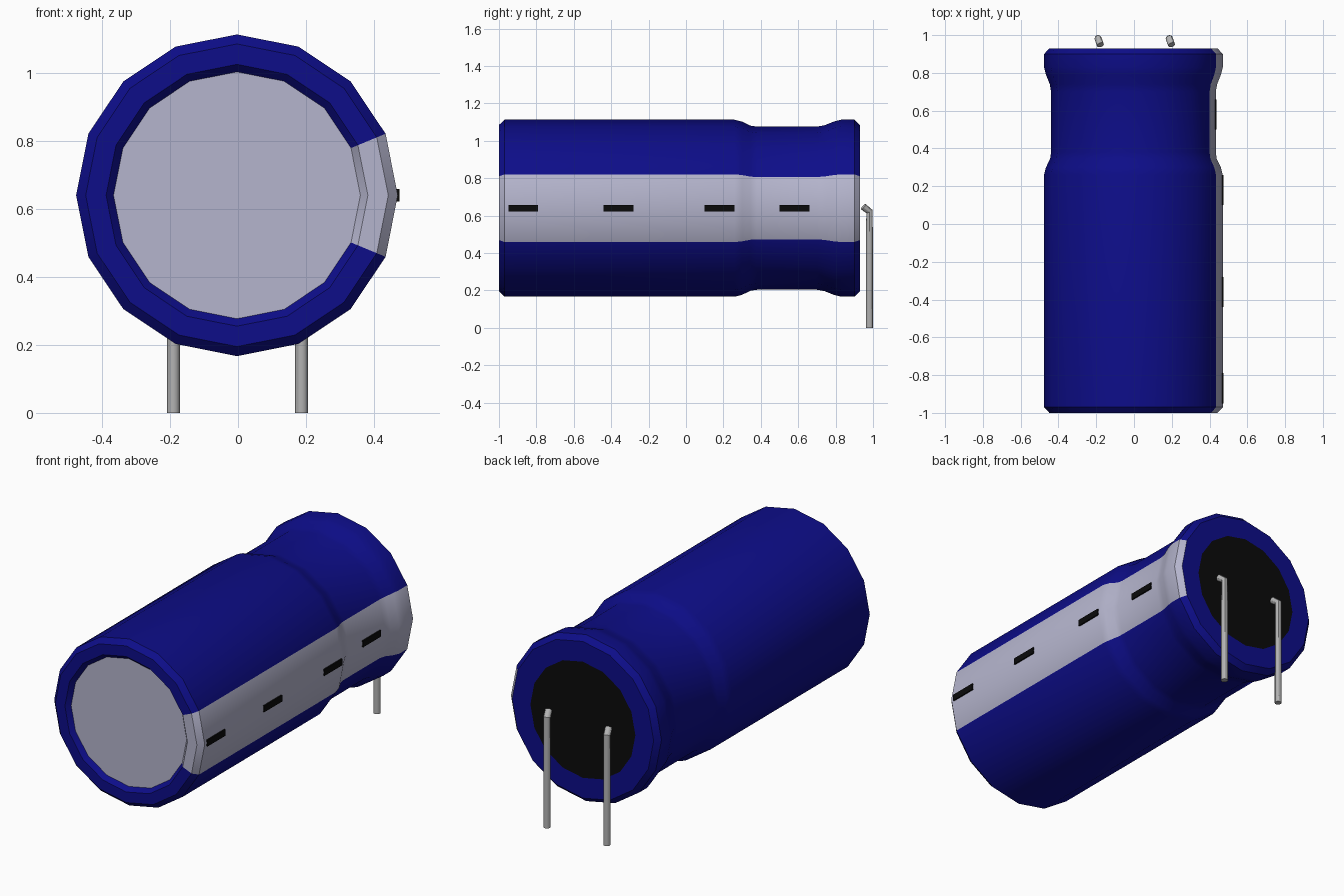
import bpy, bmesh, math
from mathutils import Vector

cube = bpy.data.objects.get("Cube")
if cube:
    bpy.data.objects.remove(cube, do_unlink=True)


def material(name, rgb):
    m = bpy.data.materials.new(name)
    m.use_nodes = True
    m.diffuse_color = (*rgb, 1)
    m.node_tree.nodes["Principled BSDF"].inputs["Base Color"].default_value = (*rgb, 1)
    return m


blue = material("blue sleeve", (0.004, 0.004, 0.25))
silver = material("pale grey", (0.46, 0.46, 0.61))
black = material("black", (0.003, 0.003, 0.003))
metal = material("lead metal", (0.45, 0.45, 0.45))

SIDES = 16
AXIS = Vector((-0.003, 0, 0.64))


def finish(name, bm, mats, smooth=True):
    bmesh.ops.recalc_face_normals(bm, faces=bm.faces)
    mesh = bpy.data.meshes.new(name)
    bm.to_mesh(mesh)
    bm.free()
    obj = bpy.data.objects.new(name, mesh)
    bpy.context.collection.objects.link(obj)
    for m in mats:
        mesh.materials.append(m)
    if smooth:
        bpy.ops.object.select_all(action='DESELECT')
        obj.select_set(True)
        bpy.context.view_layer.objects.active = obj
        bpy.ops.object.shade_smooth_by_angle(angle=math.radians(30))
    return obj


def sweep(bm, rings, cap_start=0, cap_end=0):
    """Skin a list of vertex rings and cap both ends."""
    for a, b in zip(rings, rings[1:]):
        n = len(a)
        for i in range(n):
            bm.faces.new((a[i], a[(i + 1) % n], b[(i + 1) % n], b[i]))
    bm.faces.new(rings[0]).material_index = cap_start
    bm.faces.new(rings[-1]).material_index = cap_end


# Can: profile of (y, radius) from the recessed front disc to the rear seal
profile = [(-0.975, 0.363), (-1.0, 0.385), (-1.0, 0.445), (-0.97, 0.473),
           (0.26, 0.473), (0.30, 0.463), (0.345, 0.441), (0.38, 0.436),
           (0.70, 0.436), (0.74, 0.443), (0.79, 0.463), (0.83, 0.473),
           (0.90, 0.473), (0.93, 0.445), (0.93, 0.33)]
bm = bmesh.new()
rings = []
for y, r in profile:
    angles = [math.tau * i / SIDES for i in range(SIDES)]
    rings.append([bm.verts.new(AXIS + Vector((r * math.cos(a), y, r * math.sin(a))))
                  for a in angles])
sweep(bm, rings, cap_start=1, cap_end=2)
# Pale stripe: the two columns of faces on the +x side, except the rear ring
for f in bm.faces:
    c = f.calc_center_median() - AXIS
    if len(f.verts) == 4 and abs(math.atan2(c.z, c.x)) < math.tau / SIDES and c.y < 0.925:
        f.material_index = 1
finish("can_body", bm, [blue, silver, black])

# Dashes along the stripe
for k, (y, r) in enumerate([(-0.87, 0.473), (-0.36, 0.473), (0.18, 0.473), (0.58, 0.436)]):
    bm = bmesh.new()
    bmesh.ops.create_cube(bm, size=1)
    for v in bm.verts:
        v.co = AXIS + Vector((r + v.co.x * 0.009, y + v.co.y * 0.16, v.co.z * 0.036))
    finish(f"stripe_dash_{k + 1}", bm, [black], smooth=False)


# Bent wire leads
def lead(name, x):
    path = [Vector((x, 0.981, 0)), Vector((x, 0.981, 0.622)), Vector((x + 0.012, 0.948, 0.648))]
    bend = (path[2] - path[1]).normalized()
    up = Vector((0, 0, 1))
    normals = [up, (up + bend).normalized(), bend]
    bm = bmesh.new()
    rings = []
    for p, n in zip(path, normals):
        q = up.rotation_difference(n)
        rings.append([bm.verts.new(p + q @ Vector((0.019 * math.cos(math.tau * i / 12),
                                                   0.019 * math.sin(math.tau * i / 12), 0)))
                      for i in range(12)])
    sweep(bm, rings)
    finish(name, bm, [metal])


lead("right_lead", -0.19)
lead("left_lead", 0.187)
